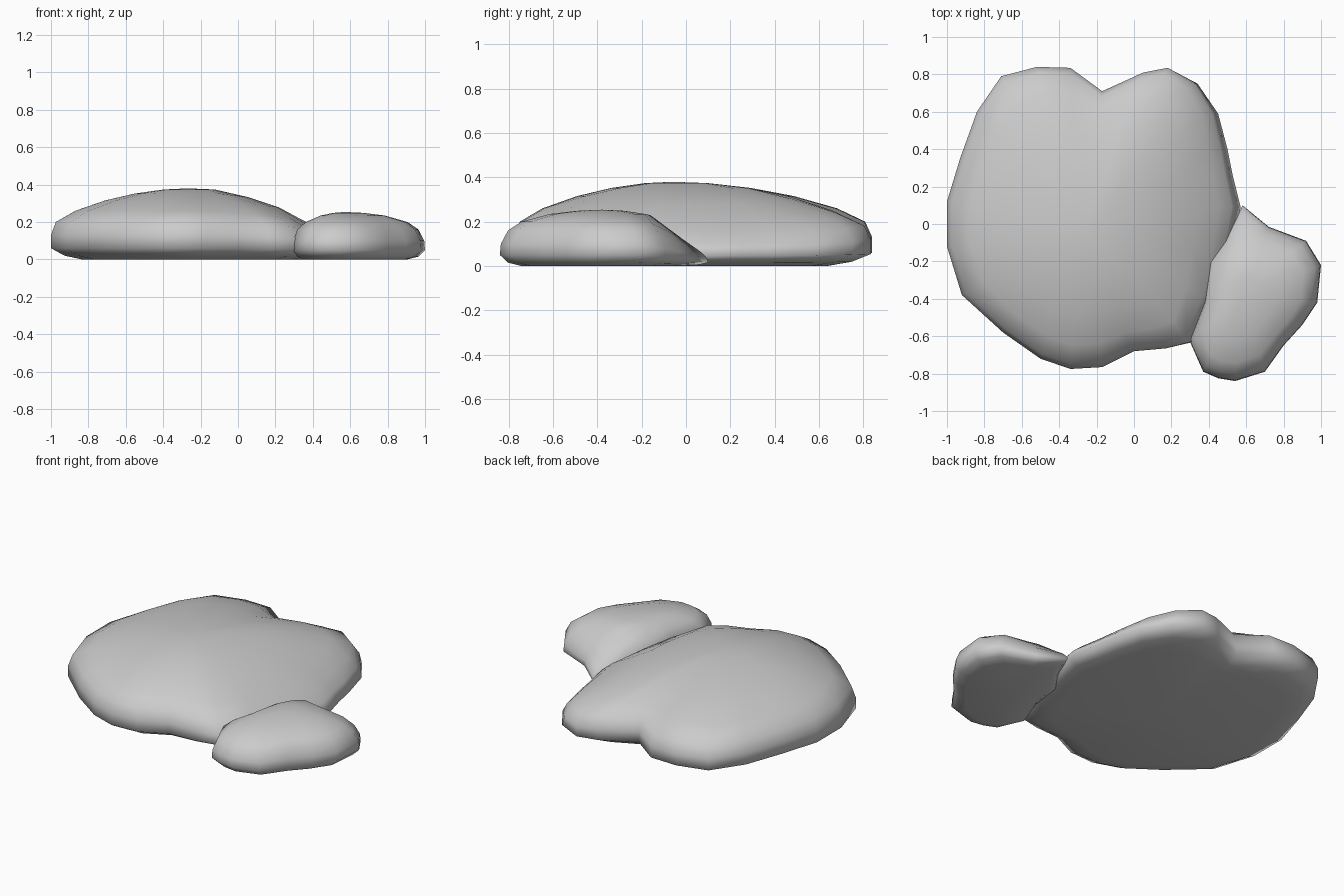
import bpy, bmesh
from mathutils import Vector

if "Cube" in bpy.data.objects:
    bpy.data.objects.remove(bpy.data.objects["Cube"])


def stone(name, outline, centre, rings, peak, droop, lean=0.0):
    """Flat pebble: plan outline repeated as rings (scale, height, rounding), fans at both ends.
    droop = (axis, start, rate) lowers one side; lean slopes the right-hand wall inwards."""
    bm = bmesh.new()
    c = Vector(centre)
    arms = [Vector(p) - c for p in outline]
    n = len(arms)
    axis, start, rate = droop
    loops = []
    for scale, z, rounding in rings:
        loop = []
        for i, a in enumerate(arms):
            near = (arms[i - 1] + arms[(i + 1) % n]) / 2
            p = c + a.lerp(near, rounding) * scale
            h = z * (1 - rate * max(0, p[axis] - start))
            if z > .06:
                p.x -= lean * max(0, p.x - .2) * (z - .06)
            loop.append(bm.verts.new((p.x, p.y, h)))
        loops.append(loop)
    bottom = bm.verts.new((c.x, c.y, 0))
    top = bm.verts.new((c.x, c.y, peak))
    for i in range(n):
        j = (i + 1) % n
        for low, high in zip(loops, loops[1:]):
            bm.faces.new((low[i], low[j], high[j], high[i]))
        bm.faces.new((bottom, loops[0][j], loops[0][i]))
        bm.faces.new((top, loops[-1][i], loops[-1][j]))
    bmesh.ops.recalc_face_normals(bm, faces=bm.faces)
    for f in bm.faces:
        f.smooth = True
    mesh = bpy.data.meshes.new(name)
    bm.to_mesh(mesh)
    bm.free()
    obj = bpy.data.objects.new(name, mesh)
    bpy.context.collection.objects.link(obj)
    return obj


# Large domed stone with a notch at the back
stone("large_stone",
      [(-1.0, .12), (-1.0, -.12), (-.92, -.38), (-.7, -.58), (-.5, -.72), (-.34, -.775),
       (-.17, -.765), (0, -.68), (.17, -.665), (.32, -.63), (.45, -.4), (.52, -.15),
       (.57, .09), (.53, .25), (.50, .40), (.45, .59), (.34, .75), (.18, .835), (.05, .81),
       (-.17, .71), (-.34, .835), (-.52, .84), (-.71, .79), (-.84, .6), (-.93, .35)],
      (-.27, -.06),
      [(.78, 0, .2), (.90, .02, 0), (1, .06, 0), (1, .13, 0), (.965, .2, 0),
       (.83, .26, .2), (.62, .315, .5), (.40, .352, .6), (.18, .374, .6)], .38,
      (0, -.1, .35), 1.8)

# Small stone leaning against the front right
stone("small_stone",
      [(.58, .10), (.49, -.08), (.40, -.19), (.37, -.42), (.295, -.62), (.37, -.79), (.45, -.825),
       (.54, -.84), (.7, -.79), (.8, -.65), (.9, -.54), (.98, -.42), (1.0, -.22),
       (.92, -.09), (.72, -.015)],
      (.57, -.38),
      [(.80, 0, .2), (.92, .015, 0), (1, .05, 0), (.99, .10, 0), (.92, .16, 0),
       (.80, .20, .2), (.52, .235, .4), (.25, .249, .5)], .254,
      (1, -.17, 2.5))
